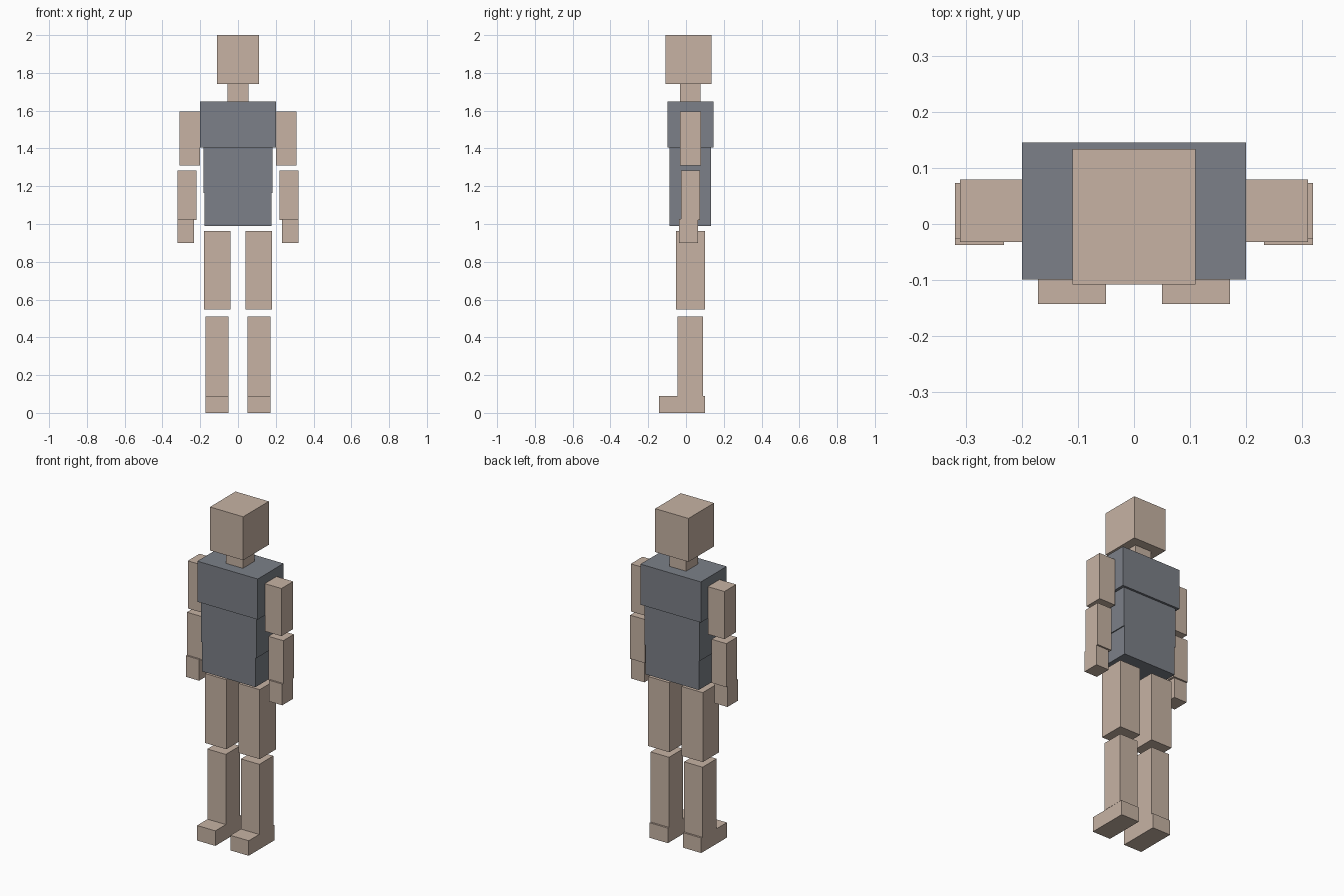
import bpy
import bmesh

if "Cube" in bpy.data.objects:
    bpy.data.objects.remove(bpy.data.objects["Cube"], do_unlink=True)


def make_material(name, rgb):
    mat = bpy.data.materials.new(name)
    mat.use_nodes = True
    mat.diffuse_color = (*rgb, 1)
    mat.node_tree.nodes["Principled BSDF"].inputs["Base Color"].default_value = (*rgb, 1)
    return mat


skin = make_material("tan skin", (0.57, 0.45, 0.37))
shirt = make_material("slate grey", (0.20, 0.216, 0.246))


def box(name, xs, ys, zs, mat):
    """Flat-faced block spanning the given ranges."""
    bm = bmesh.new()
    bmesh.ops.create_cube(bm, size=1)
    for v in bm.verts:
        v.co = [r[0] if c < 0 else r[1] for c, r in zip(v.co, (xs, ys, zs))]
    mesh = bpy.data.meshes.new(name)
    bm.to_mesh(mesh)
    bm.free()
    mesh.materials.append(mat)
    obj = bpy.data.objects.new(name, mesh)
    bpy.context.collection.objects.link(obj)


# Head and torso: half width, depth range, height range
for name, half, ys, zs, mat in (
    ("head", 0.11, (-0.108, 0.134), (1.74, 2.0), skin),
    ("neck", 0.055, (-0.033, 0.078), (1.645, 1.74), skin),
    ("chest", 0.20, (-0.099, 0.145), (1.405, 1.648), shirt),
    ("abdomen", 0.183, (-0.088, 0.132), (1.165, 1.405), shirt),
    ("pelvis", 0.177, (-0.088, 0.132), (0.99, 1.165), shirt),
):
    box(name, (-half, half), ys, zs, mat)

# Limbs: inner and outer x, depth range, height range, mirrored to both sides
for name, xs, ys, zs in (
    ("upper_arm", (0.20, 0.31), (-0.032, 0.079), (1.31, 1.595)),
    ("forearm", (0.22, 0.319), (-0.027, 0.073), (1.022, 1.283)),
    ("hand", (0.232, 0.319), (-0.037, 0.063), (0.90, 1.027)),
    ("thigh", (0.04, 0.181), (-0.053, 0.10), (0.547, 0.963)),
    ("shin", (0.05, 0.172), (-0.044, 0.089), (0.09, 0.51)),
    ("foot", (0.05, 0.171), (-0.143, 0.10), (0.0, 0.09)),
):
    box("left_" + name, xs, ys, zs, skin)
    box("right_" + name, (-xs[1], -xs[0]), ys, zs, skin)
